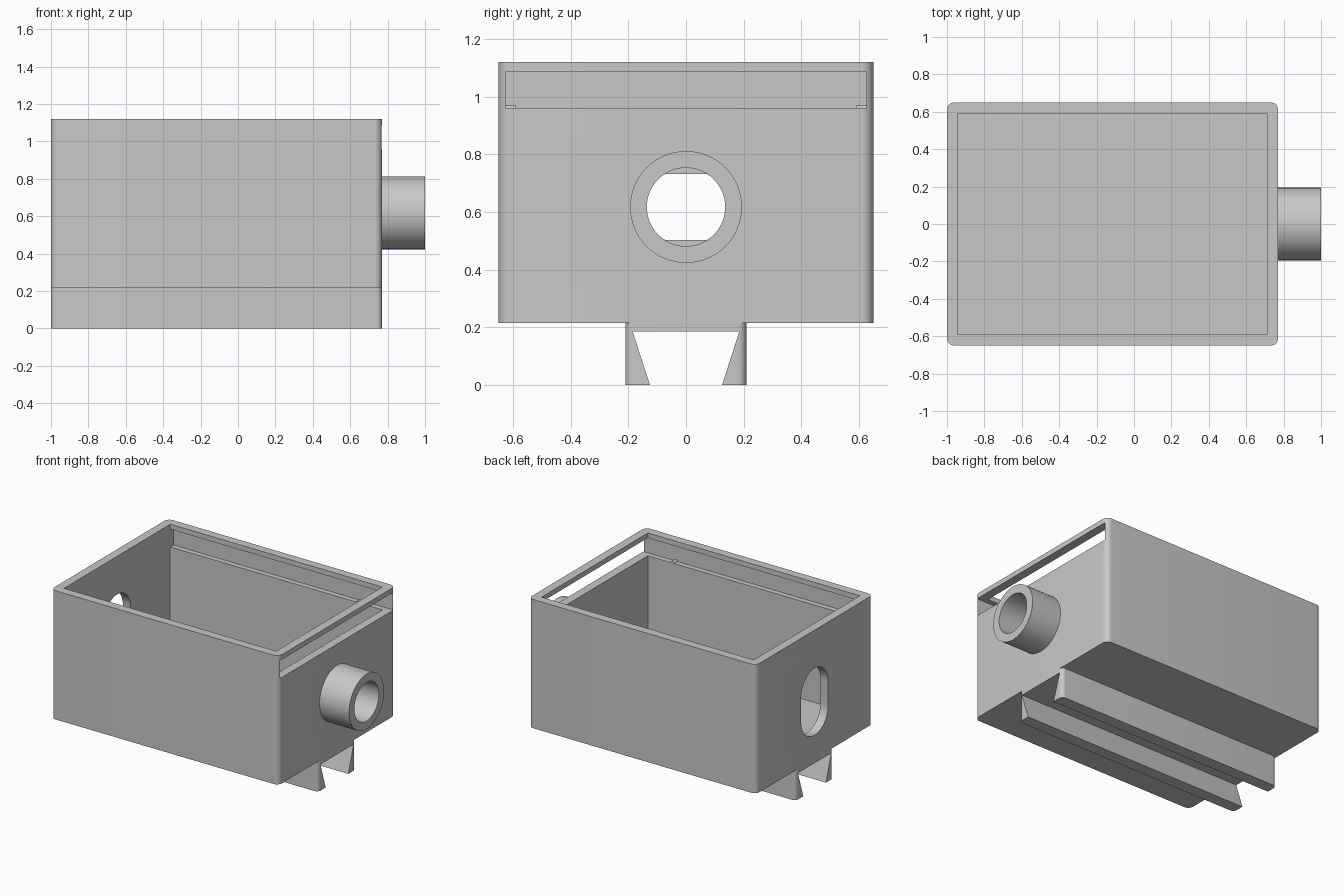
import bpy, bmesh
from math import cos, sin, pi

cube = bpy.data.objects.get("Cube")
if cube:
    bpy.data.objects.remove(cube, do_unlink=True)

grey = bpy.data.materials.new("light_grey_plastic")
grey.use_nodes = True
colour = (0.58, 0.58, 0.58, 1)
grey.diffuse_color = colour
grey.node_tree.nodes["Principled BSDF"].inputs["Base Color"].default_value = colour

PLACE = {
    "x": lambda u, v, w: (w, u, v),
    "y": lambda u, v, w: (u, w, v),
    "z": lambda u, v, w: (u, v, w),
}


def prism(name, profile, axis, start, end):
    """Extrude a 2D profile along an axis."""
    bm = bmesh.new()
    face = bm.faces.new([bm.verts.new(PLACE[axis](u, v, start)) for u, v in profile])
    side = bmesh.ops.extrude_face_region(bm, geom=[face])
    verts = [g for g in side["geom"] if isinstance(g, bmesh.types.BMVert)]
    bmesh.ops.translate(bm, verts=verts, vec=PLACE[axis](0, 0, end - start))
    bmesh.ops.recalc_face_normals(bm, faces=bm.faces)
    mesh = bpy.data.meshes.new(name)
    bm.to_mesh(mesh)
    bm.free()
    mesh.materials.append(grey)
    obj = bpy.data.objects.new(name, mesh)
    bpy.context.collection.objects.link(obj)
    return obj


def rounded(u0, u1, v0, v1, r, n=8):
    """Rectangle with rounded corners; two full-radius ends give a slot."""
    pts = []
    corners = [(u1 - r, v1 - r), (u0 + r, v1 - r), (u0 + r, v0 + r), (u1 - r, v0 + r)]
    for q, (cu, cv) in enumerate(corners):
        for i in range(n + 1):
            a = (q + i / n) * pi / 2
            pts.append((cu + r * cos(a), cv + r * sin(a)))
    return pts


def rect(u0, u1, v0, v1):
    return [(u0, v0), (u1, v0), (u1, v1), (u0, v1)]


def circle(r, cv, n=64):
    return [(r * cos(2 * pi * i / n), cv + r * sin(2 * pi * i / n)) for i in range(n)]


def cut(obj, cutter):
    mod = obj.modifiers.new("cut", "BOOLEAN")
    mod.operation = "DIFFERENCE"
    mod.solver = "EXACT"
    mod.object = cutter
    bpy.context.view_layer.objects.active = obj
    bpy.ops.object.modifier_apply(modifier=mod.name)
    bpy.data.objects.remove(cutter, do_unlink=True)


def smooth(obj):
    bpy.ops.object.select_all(action="DESELECT")
    obj.select_set(True)
    bpy.context.view_layer.objects.active = obj
    bpy.ops.object.shade_smooth_by_angle(angle=pi / 6)


LEFT, RIGHT, BASE, TOP = -1.0, 0.77, 0.215, 1.12
WALL = 0.06
HOLE_Z = 0.617

# Open box with a sliding-lid slot
box = prism("box", rounded(LEFT, RIGHT, -0.65, 0.65, 0.04), "z", BASE, TOP)
cut(box, prism("cavity", rect(LEFT + WALL, RIGHT - WALL, -0.59, 0.59), "z", BASE + WALL, 1.3))
cut(box, prism("lid_slot", rect(-0.627, 0.627, 0.96, 1.085), "x", LEFT + WALL, 0.9))

# Upright oval opening in the end wall
cut(box, prism("oval", rounded(-0.15, 0.15, HOLE_Z - 0.235, HOLE_Z + 0.235, 0.15, 12),
               "x", -1.1, -0.9))

# Flat-topped opening behind the spout
flat = [(u, max(HOLE_Z - 0.115, min(HOLE_Z + 0.115, v))) for u, v in circle(0.136, HOLE_Z)]
cut(box, prism("flat_hole", flat, "x", 0.65, 0.9))
smooth(box)

# Spout
spout = prism("spout", circle(0.194, HOLE_Z), "x", RIGHT, 1.0)
cut(spout, prism("bore", circle(0.136, HOLE_Z), "x", 0.7, 1.1))
smooth(spout)

# Dovetail mounting rails under the box
rails = prism("mounting_rails", rounded(LEFT, RIGHT, -0.21, 0.21, 0.03), "z", 0, BASE)
dovetail = [(-0.125, -0.001), (0.125, -0.001), (0.185, 0.185), (-0.185, 0.185)]
cut(rails, prism("dovetail", dovetail, "x", -1.1, 0.9))
smooth(rails)

# Small lid catches on the two slot ledges
for side, label in ((1, "back"), (-1, "front")):
    bump = [(0.52 + 0.014 * cos(pi * i / 8), 0.96 + 0.01 * sin(pi * i / 8)) for i in range(9)]
    smooth(prism(label + "_lid_catch", bump, "y", side * 0.59, side * 0.627))
